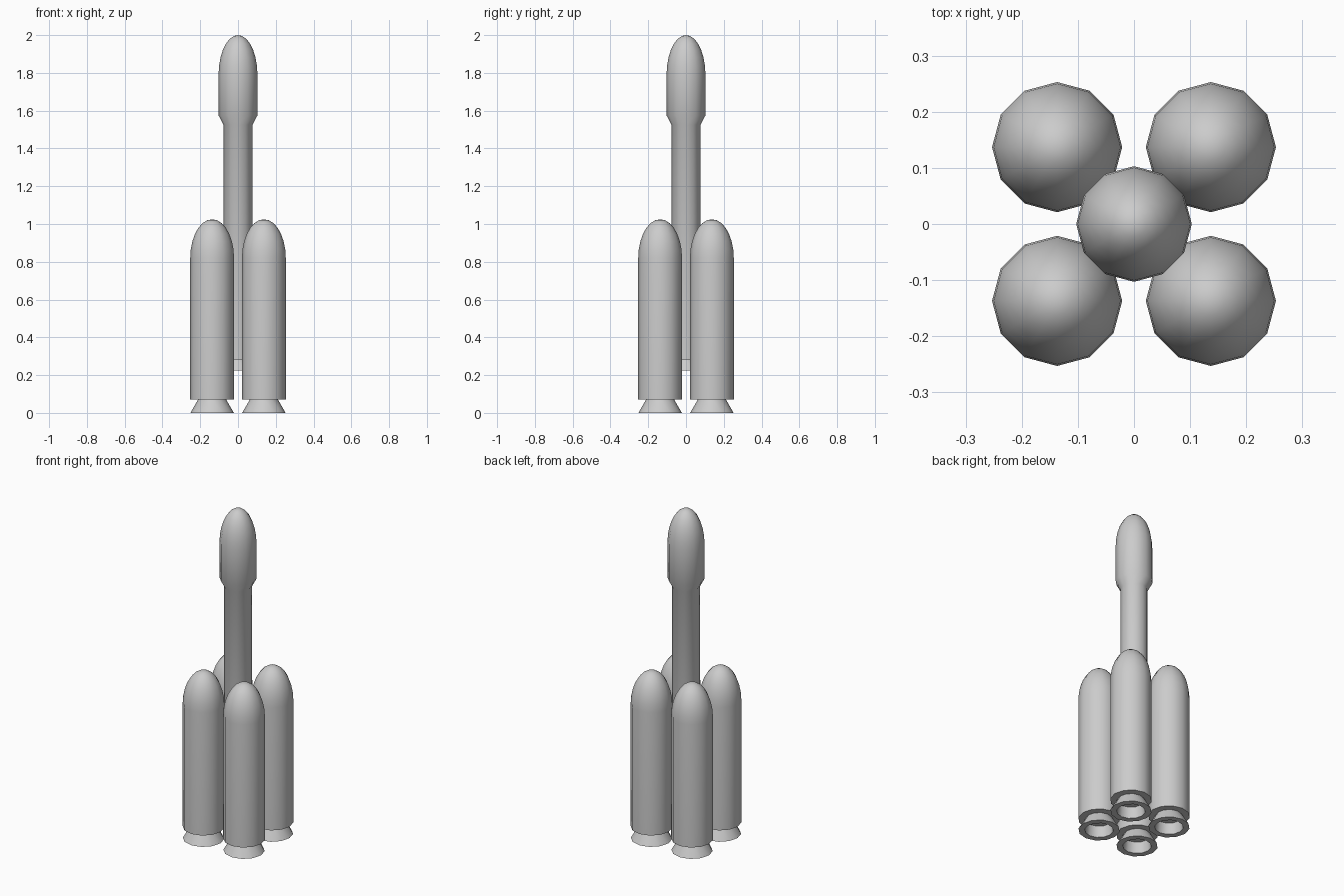
import bpy, bmesh
from math import sin, cos, pi, radians

if "Cube" in bpy.data.objects:
    bpy.data.objects.remove(bpy.data.objects["Cube"])

SIDES = 12


def dome(r, z0, z1, steps=7):
    """Quarter-ellipse nose profile from the rim up to the tip."""
    return [(r * cos(i * pi / 2 / steps), z0 + (z1 - z0) * sin(i * pi / 2 / steps))
            for i in range(steps)] + [(0, z1)]


def lathe(name, profile, loc=(0, 0, 0)):
    """Spin an (r, z) profile around z; points with r = 0 become poles."""
    bm = bmesh.new()
    rings = []
    for r, z in profile:
        if r == 0:
            rings.append([bm.verts.new((0, 0, z))] * SIDES)
        else:
            rings.append([bm.verts.new((r * cos(2 * pi * k / SIDES),
                                        r * sin(2 * pi * k / SIDES), z))
                          for k in range(SIDES)])
    for a, b in zip(rings, rings[1:]):
        for k in range(SIDES):
            n = (k + 1) % SIDES
            quad = (a[k], a[n], b[n], b[k])
            bm.faces.new(list(dict.fromkeys(quad)))
    bmesh.ops.recalc_face_normals(bm, faces=bm.faces)
    mesh = bpy.data.meshes.new(name)
    bm.to_mesh(mesh)
    bm.free()
    ob = bpy.data.objects.new(name, mesh)
    ob.location = loc
    bpy.context.collection.objects.link(ob)
    bpy.ops.object.select_all(action='DESELECT')
    ob.select_set(True)
    bpy.context.view_layer.objects.active = ob
    bpy.ops.object.shade_smooth_by_angle(angle=radians(35))
    return ob


def nozzle(name, r, z0, z1, loc=(0, 0, 0)):
    """Flared bell with a flat rim and a straight recess."""
    lathe(name, [(0, z1), (0.65 * r, z1), (r, z0), (0.69 * r, z0),
                 (0.64 * r, z1 - 0.002), (0, z1 - 0.002)], loc)


# core stage with flared payload fairing
lathe("core_stage", [(0, 0.28), (0.077, 0.28), (0.077, 1.525),
                     (0.103, 1.575)] + dome(0.103, 1.79, 2.0))
nozzle("core_nozzle", 0.077, 0.225, 0.28)

# four strap-on boosters
for i, (sx, sy) in enumerate([(-1, -1), (1, -1), (1, 1), (-1, 1)], 1):
    loc = (sx * 0.137, sy * 0.137, 0)
    lathe(f"booster_{i}", [(0, 0.07), (0.116, 0.07)] + dome(0.116, 0.82, 1.025), loc)
    nozzle(f"booster_nozzle_{i}", 0.115, 0, 0.07, loc)
